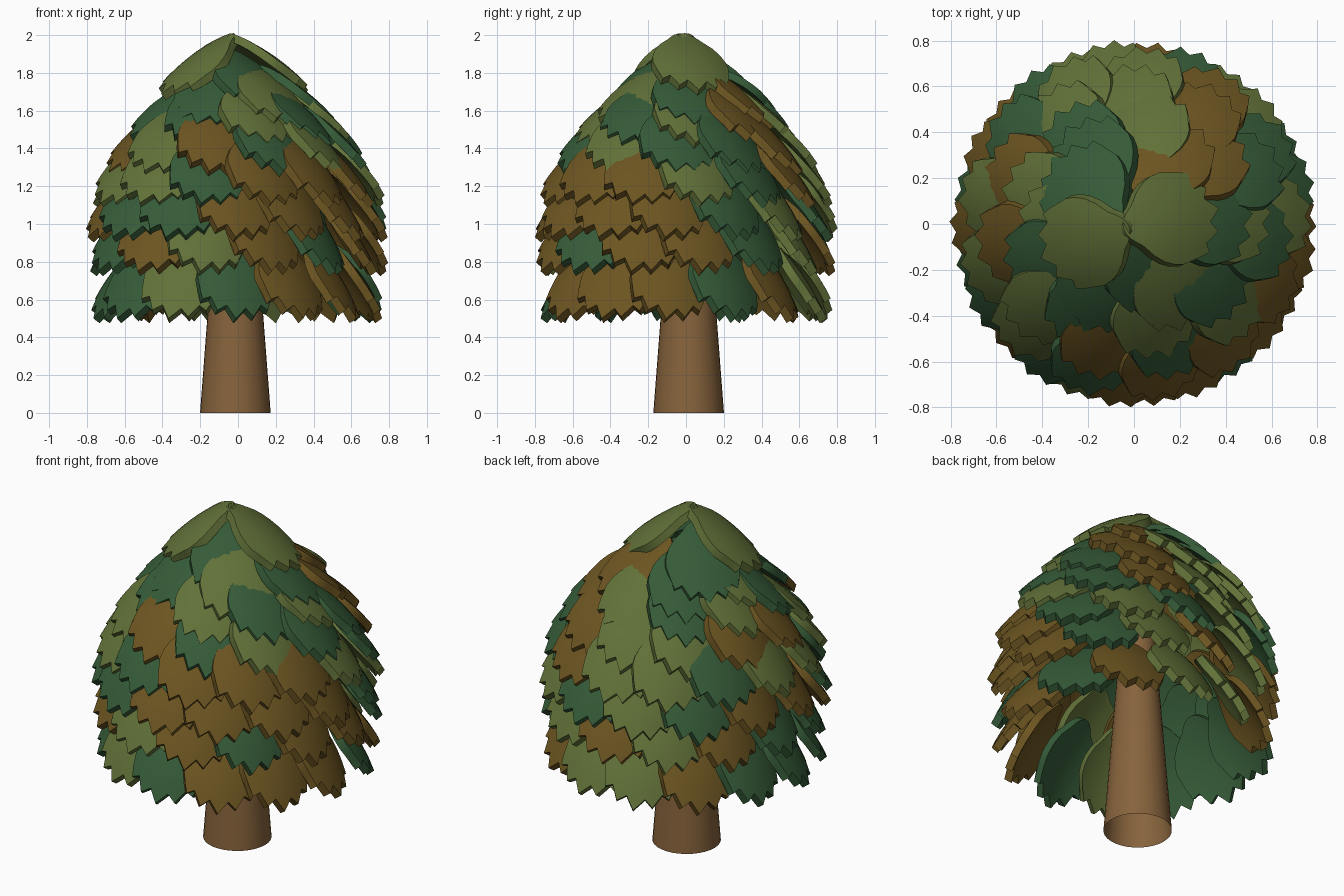
import bpy, bmesh, math, random
from mathutils import Matrix, Vector

if "Cube" in bpy.data.objects:
    bpy.data.objects.remove(bpy.data.objects["Cube"])

random.seed(4)
LENGTH, THICK = 0.52, 0.045


def material(name, rgb):
    m = bpy.data.materials.new(name)
    m.diffuse_color = (*rgb, 1)
    m.use_nodes = True
    m.node_tree.nodes["Principled BSDF"].inputs["Base Color"].default_value = m.diffuse_color
    return m


def smooth(obj, degrees):
    bpy.ops.object.select_all(action='DESELECT')
    obj.select_set(True)
    bpy.context.view_layer.objects.active = obj
    bpy.ops.object.shade_smooth_by_angle(angle=math.radians(degrees))


# Leaf: thick domed blade with a rounded base and a toothed end, origin at tip
def leaf_mesh(name, mat):
    half = [(0, 0.52), (0.28, 0.45), (0.54, 0.485), (0.75, 0.405), (0.97, 0.42), (1, 0.37)]
    columns = [(-s, e) for s, e in reversed(half[1:])] + half
    widths = [0.09, 0.145, 0.18, 0.20, 0.208, 0.20, 0.185]
    rows = len(widths) - 1
    bm = bmesh.new()
    layers = []
    for offset in (0, -THICK):
        grid = []
        for i, w in enumerate(widths):
            t = i / rows
            line = []
            for s, end in columns:
                start = 0.07 * s * s
                x, v = s * w, start + t * (end - start)
                q = v / LENGTH
                z = 0.03 * 4 * q * (1 - q) - 1.0 * x * x + offset
                line.append(bm.verts.new((x, v - LENGTH, z)))
            grid.append(line)
        for i in range(rows):
            for j in range(len(columns) - 1):
                bm.faces.new((grid[i][j], grid[i][j + 1], grid[i + 1][j + 1], grid[i + 1][j]))
        layers.append(grid)
    rims = []
    for g in layers:
        rims.append(g[0] + [r[-1] for r in g[1:-1]] + g[-1][::-1] + [r[0] for r in g[-2:0:-1]])
    n = len(rims[0])
    for k in range(n):
        m = (k + 1) % n
        bm.faces.new((rims[0][k], rims[0][m], rims[1][m], rims[1][k]))
    bmesh.ops.recalc_face_normals(bm, faces=bm.faces[:])
    mesh = bpy.data.meshes.new(name)
    bm.to_mesh(mesh)
    bm.free()
    mesh.materials.append(mat)
    return mesh


def add_leaf(name, mesh, azimuth, radius, height, pitch, roll, centre=(0, 0, 0)):
    a, p = math.radians(azimuth), math.radians(pitch)
    out = Vector((math.cos(a), math.sin(a), 0))
    up = Vector((0, 0, 1))
    down = out * math.cos(p) - up * math.sin(p)
    normal = out * math.sin(p) + up * math.cos(p)
    side = down.cross(normal)
    frame = Matrix((side, down, normal)).transposed().to_4x4()
    obj = bpy.data.objects.new(name, mesh)
    bpy.context.collection.objects.link(obj)
    obj.matrix_world = (Matrix.Translation(Vector(centre) + out * radius + up * height)
                        @ frame @ Matrix.Rotation(-math.radians(roll), 4, 'Y'))
    return obj


# Trunk (open tube, tapering)
bpy.ops.mesh.primitive_cone_add(vertices=32, radius1=0.187, radius2=0.08, depth=1.4,
                                end_fill_type='NOTHING', location=(-0.014, 0.014, 0.70))
trunk = bpy.context.object
trunk.name = "trunk"
trunk.data.materials.append(material("bark", (0.24, 0.125, 0.045)))
smooth(trunk, 40)

# Three leaf colours
blades = {
    "g": leaf_mesh("green_leaf", material("green", (0.036, 0.105, 0.04))),
    "o": leaf_mesh("olive_leaf", material("olive", (0.12, 0.165, 0.04))),
    "b": leaf_mesh("brown_leaf", material("brown", (0.15, 0.09, 0.015))),
}

# Rings: tip radius, tip height, pitch, roll, first azimuth, colours
rings = [
    (0.77, 0.50, 54, 18, 186, "ggogbbbgboobg"),
    (0.79, 0.75, 52, 18, 200, "gbobgbbgobobg"),
    (0.80, 0.93, 50, 18, 186, "bggbbbbgogogb"),
    (0.775, 1.11, 47, 17, 200, "oogbbbogboogo"),
    (0.70, 1.28, 43, 16, 192, "bobgoggboob"),
    (0.60, 1.43, 39, 14, 205, "ggogobogo"),
    (0.52, 1.53, 37, 10, 185, "ogogbg"),
]
for k, (r, z, pitch, roll, start, colours) in enumerate(rings):
    for i, c in enumerate(colours):
        az = start + i * 360 / len(colours)
        add_leaf(f"leaf_ring_{k + 1}_{i + 1}", blades[c], az, r, z,
                 pitch, roll + random.uniform(-2, 2))

# Crown: two olive leaves over two green ones
for i, (c, az, r, z, p) in enumerate([("g", 305, 0.40, 1.62, 37), ("g", 135, 0.44, 1.62, 37),
                                      ("o", 200, 0.38, 1.69, 38), ("o", 12, 0.43, 1.71, 35)]):
    add_leaf(f"crown_leaf_{i + 1}", blades[c], az, r, z, p, 6, (-0.05, -0.02, 0))

# Smooth faces, sharp rims
for mesh in blades.values():
    smooth(next(o for o in bpy.data.objects if o.data == mesh), 35)
